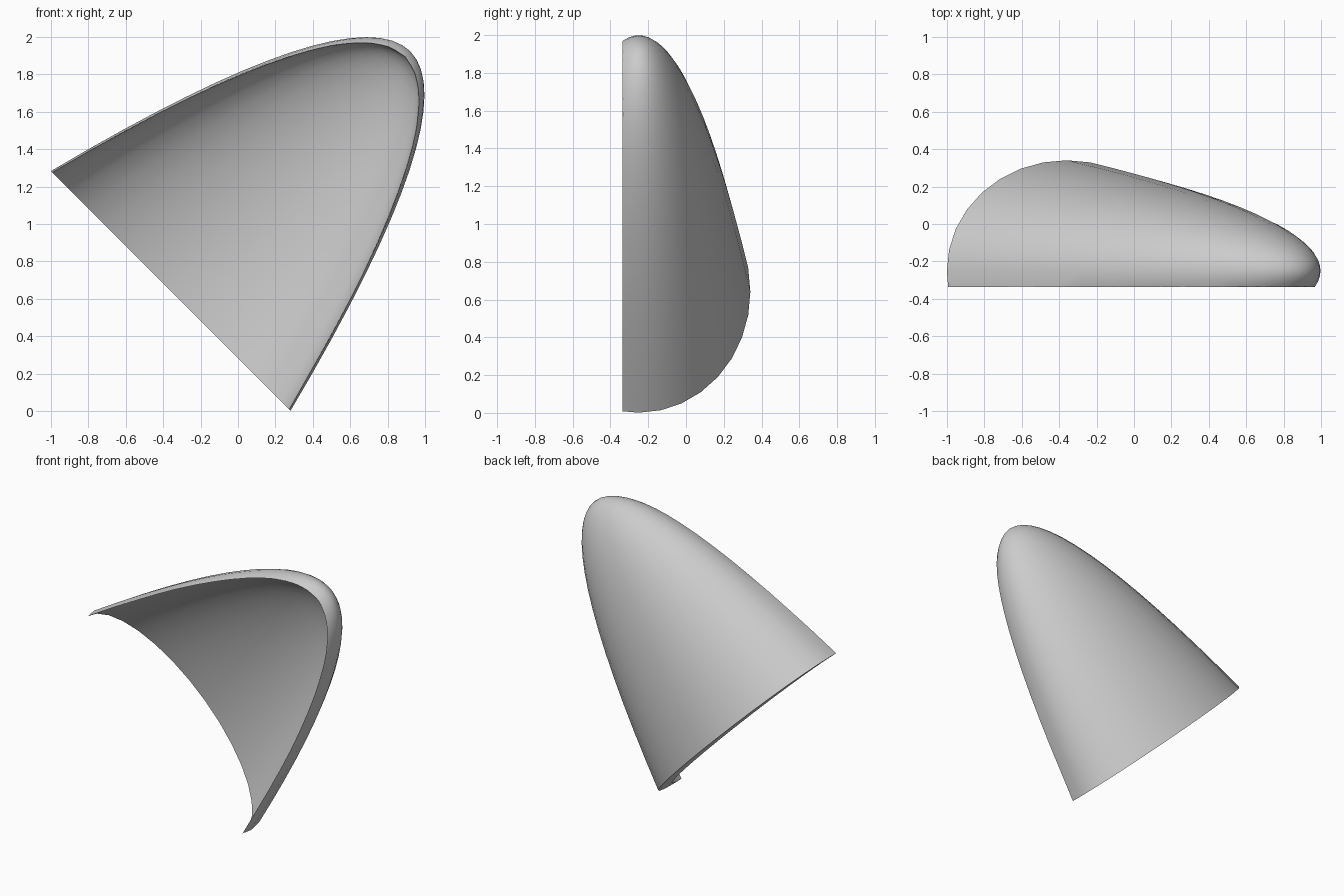
import bpy, bmesh
from math import pi, radians, sqrt
from mathutils import Matrix, Vector

cube = bpy.data.objects.get("Cube")
if cube:
    bpy.data.objects.remove(cube, do_unlink=True)

# Plain grey material
grey = bpy.data.materials.new("light_grey")
grey.use_nodes = True
colour = (0.6, 0.6, 0.6, 1)
grey.diffuse_color = colour
grey.node_tree.nodes["Principled BSDF"].inputs["Base Color"].default_value = colour

RADIUS, LENGTH, RINGS = 0.906, 1.812, 16
OUTER_Y, FRONT_Y = -0.25, -0.337
OUTER_DEPTH, INNER_DEPTH = 0.652, 0.52
BASE = Vector((-0.36, 0, 0.642))
AXIS = Vector((1, 0, 1)).normalized()


def add_shell(bm, rim_inset, depth, y):
    """Revolve a parabola, flatten it front to back and tilt its axis."""
    tip = 1 - (rim_inset / RADIUS) ** 2
    verts = []
    for i in range(RINGS + 1):
        v = 1 - i / RINGS
        s = tip * (1 - v * v)
        r = sqrt(max(0, RADIUS ** 2 * (1 - s) ** 1.02 - rim_inset ** 2)) if i < RINGS else 0
        verts.append(bm.verts.new((r, 0, s * LENGTH)))
    edges = [bm.edges.new(pair) for pair in zip(verts, verts[1:])]
    old = set(bm.verts) - set(verts)
    bmesh.ops.spin(bm, geom=verts + edges, cent=(0, 0, 0), axis=(0, 0, 1),
                   angle=2 * pi, steps=32, use_duplicate=False)
    new = [v for v in bm.verts if v not in old]
    bmesh.ops.remove_doubles(bm, verts=new, dist=0.0005)
    new = [v for v in bm.verts if v not in old]
    place = (Matrix.Translation(BASE + Vector((0, y, 0)))
             @ Matrix.Rotation(radians(45), 4, "Y")
             @ Matrix.Diagonal((1, depth, 1, 1)))
    bmesh.ops.transform(bm, matrix=place, verts=new)


# Outer skin, and a shallower inner skin that meets it at the front rim
bm = bmesh.new()
add_shell(bm, 0, OUTER_DEPTH, OUTER_Y)
add_shell(bm, (OUTER_Y - FRONT_Y) / OUTER_DEPTH, INNER_DEPTH, FRONT_Y)

# Slice away the front, leaving the open hood, and weld the rim
bmesh.ops.bisect_plane(bm, geom=bm.verts[:] + bm.edges[:] + bm.faces[:], dist=0.0005,
                       plane_co=(0, FRONT_Y, 0), plane_no=(0, -1, 0), clear_outer=True)
rim = [v for v in bm.verts if abs(v.co.y - FRONT_Y) < 0.001]
bmesh.ops.remove_doubles(bm, verts=rim, dist=0.01)

# Crescent that closes the wall at the base
base_edges = [e for e in bm.edges if e.is_boundary
              and all(abs((v.co - BASE).dot(AXIS)) < 0.004 for v in e.verts)]
bmesh.ops.triangle_fill(bm, edges=base_edges, use_beauty=True)

# Outward normals, smooth skins and crisp rims
bmesh.ops.recalc_face_normals(bm, faces=bm.faces[:])
rear = max(bm.faces, key=lambda f: f.calc_center_median().y if abs(f.normal.y) > 0.5 else -1)
if rear.normal.y < 0:
    bmesh.ops.reverse_faces(bm, faces=bm.faces[:])
for face in bm.faces:
    face.smooth = True
for edge in bm.edges:
    edge.smooth = edge.calc_face_angle(pi) < radians(40)

mesh = bpy.data.meshes.new("hood_shell")
bm.to_mesh(mesh)
bm.free()
mesh.materials.append(grey)
shell = bpy.data.objects.new("hood_shell", mesh)
bpy.context.collection.objects.link(shell)
